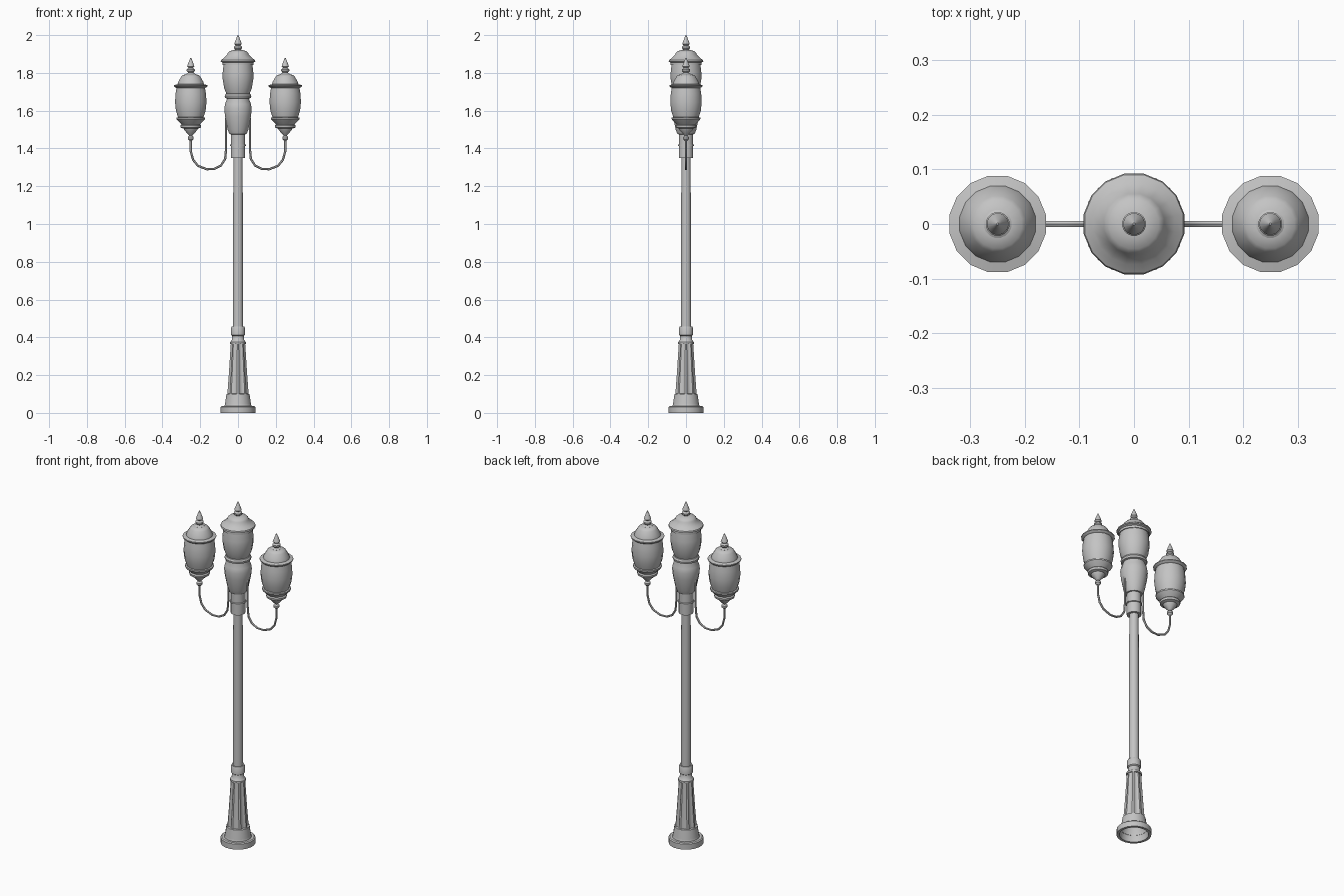
import bpy, bmesh, math

if "Cube" in bpy.data.objects:
    bpy.data.objects.remove(bpy.data.objects["Cube"], do_unlink=True)

GREY = (0.55, 0.55, 0.55, 1)
metal = bpy.data.materials.new("grey_metal")
metal.use_nodes = True
metal.diffuse_color = GREY
metal.node_tree.nodes["Principled BSDF"].inputs["Base Color"].default_value = GREY


def finish(obj, angle=35):
    obj.data.materials.append(metal)
    bpy.ops.object.select_all(action="DESELECT")
    obj.select_set(True)
    bpy.context.view_layer.objects.active = obj
    bpy.ops.object.shade_smooth_by_angle(angle=math.radians(angle))
    return obj


def lathe(name, profile, x=0, z=0, sides=16, groove=0, caps=True):
    """Spin (radius, height) points; groove cuts a flute at every other pair of sides."""
    bm = bmesh.new()
    rings = []
    for r, h in profile:
        ring = []
        for i in range(sides):
            a = 2 * math.pi * (i + 0.5) / sides
            rr = r * (1 - groove) if i % 4 in (1, 2) else r
            ring.append(bm.verts.new((rr * math.cos(a), rr * math.sin(a), h)))
        rings.append(ring)
    for low, high in zip(rings, rings[1:]):
        for i in range(sides):
            j = (i + 1) % sides
            bm.faces.new((low[i], low[j], high[j], high[i]))
    if caps:
        bm.faces.new(rings[0][::-1])
        bm.faces.new(rings[-1])
    me = bpy.data.meshes.new(name)
    bm.to_mesh(me)
    bm.free()
    obj = bpy.data.objects.new(name, me)
    bpy.context.collection.objects.link(obj)
    obj.location = (x, 0, z)
    return finish(obj)


FINIAL = [(0.026, 0), (0.026, 0.008), (0.014, 0.015), (0.022, 0.024),
          (0.022, 0.032), (0.012, 0.04), (0.02, 0.048), (0.017, 0.056),
          (0.009, 0.078), (0.002, 0.094)]

# Foot, hollow from below
lathe("foot", [(0.055, 0.09), (0.075, 0.03), (0.078, 0), (0.093, 0), (0.093, 0.032),
               (0.087, 0.037), (0.071, 0.037), (0.062, 0.1), (0.05, 0.102)], sides=20, caps=False)

# Fluted pedestal and its collar
lathe("fluted_pedestal", [(0.057, 0.095), (0.049, 0.2), (0.038, 0.372)], sides=32, groove=0.13)
lathe("pedestal_collar", [(0.042, 0.366), (0.042, 0.376), (0.034, 0.385), (0.031, 0.408),
                          (0.037, 0.413), (0.037, 0.452), (0.034, 0.457), (0.02, 0.457)])

# Pole and the socket the arms meet
lathe("pole", [(0.028, 0.45), (0.025, 1.36)])
lathe("arm_socket", [(0.02, 1.35), (0.039, 1.35), (0.039, 1.412), (0.044, 1.414),
                     (0.044, 1.42), (0.039, 1.422), (0.039, 1.48)])

# Central lantern
lathe("lantern_urn", [(0.036, 1.474), (0.046, 1.476), (0.056, 1.5), (0.07, 1.57),
                      (0.074, 1.61), (0.07, 1.635), (0.06, 1.66), (0.06, 1.664),
                      (0.07, 1.667), (0.072, 1.678), (0.067, 1.688), (0.058, 1.692)])
lathe("center_globe", [(0.062, 1.688), (0.075, 1.72), (0.083, 1.77), (0.083, 1.8), (0.077, 1.85)])
lathe("center_cap", [(0.075, 1.842), (0.083, 1.842), (0.083, 1.855), (0.094, 1.86),
                     (0.092, 1.868), (0.075, 1.88), (0.058, 1.898), (0.056, 1.905),
                     (0.046, 1.915), (0.024, 1.922)])
lathe("center_finial", FINIAL, z=1.906)

# Side lanterns hung on curved arms
for side, s in (("left", 1), ("right", -1)):
    x = 0.25 * s
    lathe(side + "_lantern_cup", [(0.007, 1.44), (0.016, 1.45), (0.016, 1.46), (0.008, 1.468),
                                  (0.012, 1.472), (0.034, 1.496), (0.038, 1.505), (0.054, 1.51),
                                  (0.056, 1.522), (0.05, 1.528), (0.068, 1.545),
                                  (0.077, 1.555), (0.077, 1.563), (0.066, 1.566)], x=x)
    lathe(side + "_globe", [(0.068, 1.562), (0.08, 1.6), (0.085, 1.645),
                            (0.082, 1.69), (0.075, 1.732)], x=x)
    lathe(side + "_cap", [(0.074, 1.72), (0.082, 1.722), (0.09, 1.73), (0.09, 1.735),
                          (0.071, 1.74), (0.068, 1.752), (0.052, 1.78),
                          (0.045, 1.788), (0.024, 1.794)], x=x)
    lathe(side + "_finial", FINIAL, x=x, z=1.786)

    path = [(0.25, 1.45), (0.25, 1.385), (0.238, 1.34), (0.212, 1.308), (0.165, 1.29),
            (0.125, 1.292), (0.09, 1.31), (0.068, 1.345), (0.063, 1.4), (0.063, 1.56)]
    curve = bpy.data.curves.new(side + "_arm", "CURVE")
    curve.dimensions = "3D"
    curve.bevel_depth = 0.006
    curve.bevel_resolution = 1
    curve.use_fill_caps = True
    spline = curve.splines.new("POLY")
    spline.points.add(len(path) - 1)
    for p, (px, pz) in zip(spline.points, path):
        p.co = (px * s, 0, pz, 1)
    arm = bpy.data.objects.new(side + "_arm", curve)
    bpy.context.collection.objects.link(arm)
    bpy.ops.object.select_all(action="DESELECT")
    arm.select_set(True)
    bpy.context.view_layer.objects.active = arm
    bpy.ops.object.convert(target="MESH")
    finish(bpy.context.object, 50)
